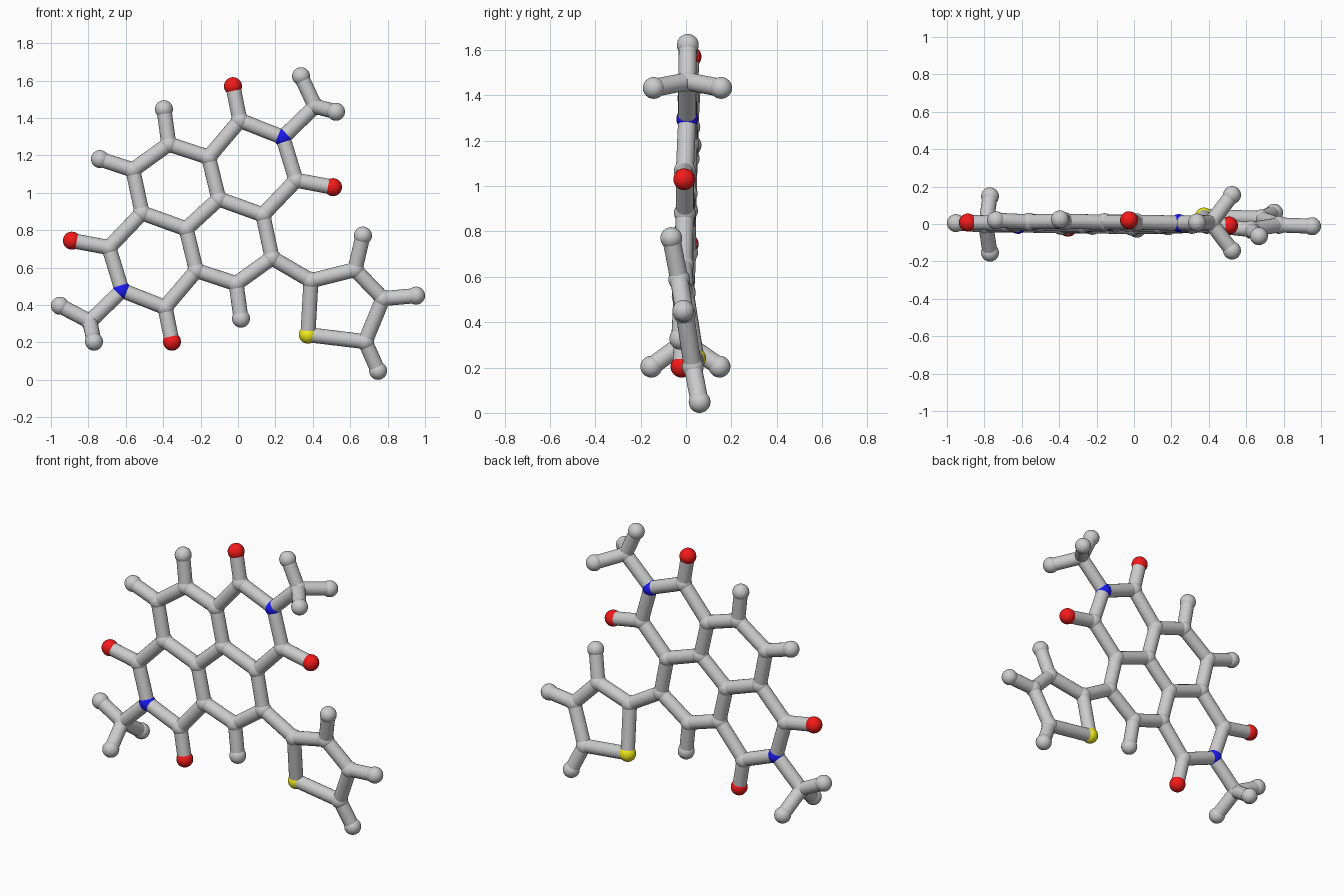
import bpy, bmesh
from mathutils import Vector, Matrix

if "Cube" in bpy.data.objects:
    bpy.data.objects.remove(bpy.data.objects["Cube"])

BALL, STICK, CUT = 0.048, 0.040, 0.325
CENTRE = Vector((-0.19, 0.0, 0.887))

# Half of the fused ring core; the rest is its point reflection
half_core = [
    ("C", 0.01, 0.01, 1.387), ("N", 0.24, 0.005, 1.296), ("C", 0.31, -0.005, 1.067),
    ("C", 0.133, -0.005, 0.882), ("C", -0.103, 0.003, 0.967), ("C", -0.157, 0.01, 1.19),
    ("C", -0.37, 0.015, 1.26), ("C", -0.562, 0.012, 1.122), ("O", -0.027, 0.02, 1.57),
    ("O", 0.508, -0.008, 1.03), ("H", -0.396, 0.025, 1.447), ("C", 0.412, 0.006, 1.462)]

# Thiophene ring, methyl hydrogens and the remaining ring hydrogen
others = [
    ("C", 0.39, -0.005, 0.53), ("S", 0.374, 0.04, 0.241), ("C", 0.68, 0.03, 0.204),
    ("C", 0.775, -0.005, 0.434), ("C", 0.626, -0.03, 0.589), ("H", 0.749, 0.06, 0.048),
    ("H", 0.952, -0.012, 0.45), ("H", 0.668, -0.065, 0.771), ("H", -0.738, 0.02, 1.18),
    ("H", 0.337, 0.008, 1.623), ("H", 0.524, 0.155, 1.433), ("H", 0.524, -0.142, 1.433),
    ("H", -0.952, 0.005, 0.396), ("H", -0.77, 0.148, 0.204), ("H", -0.77, -0.153, 0.204)]

atoms = []
for kind, x, y, z in half_core:
    p = Vector((x, y, z))
    atoms += [(kind, p), (kind, 2 * CENTRE - p)]
atoms += [(k, Vector((x, y, z))) for k, x, y, z in others]


def finish(name, bm, colour=None):
    mesh = bpy.data.meshes.new(name)
    bm.to_mesh(mesh)
    bm.free()
    obj = bpy.data.objects.new(name, mesh)
    bpy.context.collection.objects.link(obj)
    if colour:
        mat = bpy.data.materials.new(name + "_colour")
        mat.diffuse_color = colour
        mat.use_nodes = True
        mat.node_tree.nodes["Principled BSDF"].inputs["Base Color"].default_value = mat.diffuse_color
        mesh.materials.append(mat)
    bpy.ops.object.select_all(action="DESELECT")
    obj.select_set(True)
    bpy.context.view_layer.objects.active = obj
    bpy.ops.object.shade_smooth_by_angle()


# Atom balls, one object per element
for kind, name, colour in [("C", "carbon_atoms", None), ("H", "hydrogen_atoms", None),
                           ("O", "oxygen_atoms", (0.9, 0.01, 0.01, 1)),
                           ("N", "nitrogen_atoms", (0.01, 0.01, 0.9, 1)),
                           ("S", "sulfur_atom", (0.9, 0.85, 0.01, 1))]:
    bm = bmesh.new()
    for k, p in atoms:
        if k == kind:
            bmesh.ops.create_uvsphere(bm, u_segments=24, v_segments=16, radius=BALL,
                                      matrix=Matrix.Translation(p))
    finish(name, bm, colour)

# Bond sticks between every pair of neighbouring atoms
bm = bmesh.new()
for i, (ka, a) in enumerate(atoms):
    for kb, b in atoms[i + 1:]:
        d = b - a
        if d.length > CUT or (ka in "HO" and kb in "HO"):
            continue
        turn = d.to_track_quat("Z", "Y").to_matrix().to_4x4()
        bmesh.ops.create_cone(bm, cap_ends=True, segments=20, radius1=STICK, radius2=STICK,
                              depth=d.length, matrix=Matrix.Translation((a + b) / 2) @ turn)
finish("bonds", bm)
